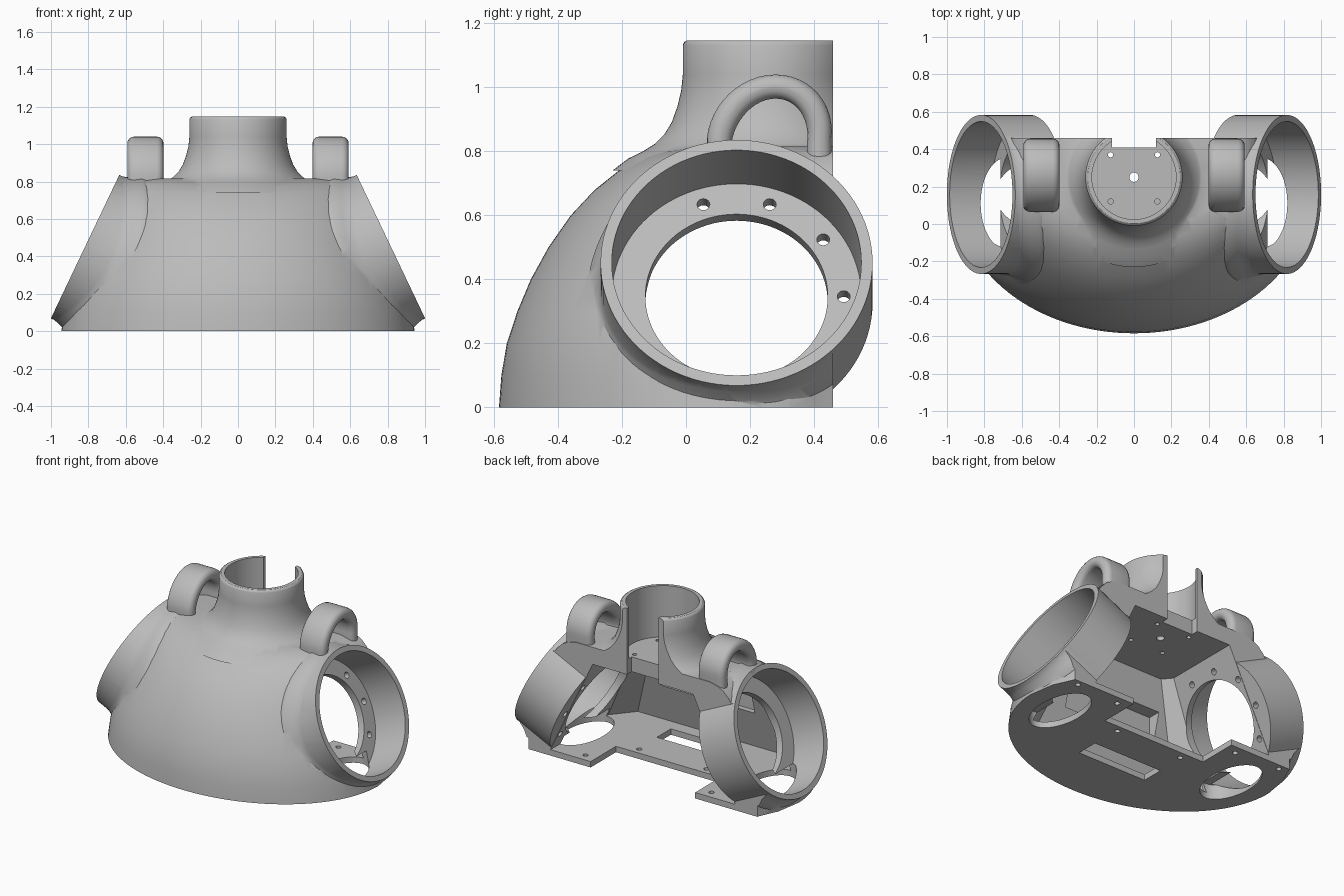
import bpy, bmesh
from math import sin, cos, pi, radians
from mathutils import Vector, Matrix

if "Cube" in bpy.data.objects:
    bpy.data.objects.remove(bpy.data.objects["Cube"])

grey = bpy.data.materials.new("plain grey")
grey.use_nodes = True
grey.diffuse_color = (0.5, 0.5, 0.5, 1)
grey.node_tree.nodes["Principled BSDF"].inputs["Base Color"].default_value = (0.5, 0.5, 0.5, 1)


def finish(name, bm):
    bmesh.ops.recalc_face_normals(bm, faces=bm.faces)
    me = bpy.data.meshes.new(name)
    bm.to_mesh(me)
    bm.free()
    ob = bpy.data.objects.new(name, me)
    me.materials.append(grey)
    bpy.context.collection.objects.link(ob)
    return ob


def loft(name, rings):
    bm = bmesh.new()
    rows = [[bm.verts.new(p) for p in ring] for ring in rings]
    n = len(rows[0])
    for low, high in zip(rows, rows[1:]):
        for i in range(n):
            j = (i + 1) % n
            bm.faces.new((low[i], low[j], high[j], high[i]))
    bm.faces.new(rows[0][::-1])
    bm.faces.new(rows[-1])
    return finish(name, bm)


def box(name, x, y, z):
    corners = [(x[0], y[0]), (x[1], y[0]), (x[1], y[1]), (x[0], y[1])]
    return loft(name, [[(a, b, h) for a, b in corners] for h in z])


def tube(name, radius, start, end, place=Matrix(), sides=96, stretch=1):
    circle = [(radius * cos(2 * pi * i / sides), stretch * radius * sin(2 * pi * i / sides))
              for i in range(sides)]
    return loft(name, [[place @ Vector((a, b, h)) for a, b in circle] for h in (start, end)])


def apply(ob, mod):
    bpy.context.view_layer.objects.active = ob
    bpy.ops.object.modifier_apply(modifier=mod.name)


def combine(ob, other, operation):
    mod = ob.modifiers.new(operation, "BOOLEAN")
    mod.operation, mod.solver, mod.object = operation, "EXACT", other
    apply(ob, mod)
    bpy.data.objects.remove(other)


def join(ob, other):
    combine(ob, other, "UNION")


def cut(ob, other):
    combine(ob, other, "DIFFERENCE")


# Domed torso: half-ellipse front, sides drawn in slightly towards the low back
PROFILE = [(-.02, .947, -.586), (.1, .93, -.577), (.2, .905, -.56), (.3, .87, -.527),
           (.4, .82, -.485), (.5, .77, -.43), (.6, .72, -.36), (.68, .68, -.285),
           (.74, .64, -.21), (.78, .6, -.14), (.8, .56, -.08), (.815, .5, 0)]
MID, BACK, STEPS = .15, .46, 64


def torso_ring(z, half, front):
    arc = [(-half * cos(pi * i / STEPS), MID - (MID - front) * sin(pi * i / STEPS), z)
           for i in range(STEPS + 1)]
    taper = .09 * max(0, 1 - z / .6)
    right = [(half - .3 * taper, .32, z), (half - taper, BACK, z), (half - taper, .6, z)]
    return arc + right + [(-x, y, h) for x, y, h in right[::-1]]


shell = loft("torso_shell", [torso_ring(*row) for row in PROFILE])

# Flared neck
NECK = [(.48, .74), (.43, .778), (.385, .8), (.348, .823), (.318, .853), (.295, .89), (.277, .94),
        (.265, .99), (.26, 1.04), (.26, 1.132), (.255, 1.142), (.247, 1.147)]
NECK_Y = .25
join(shell, loft("neck", [[(r * cos(2 * pi * i / 96), NECK_Y + r * sin(2 * pi * i / 96), z)
                           for i in range(96)] for r, z in NECK]))

# Fillets blending the arm sockets into the torso
TILT = radians(64.5)
sockets = [Matrix.Translation((side * .8175, .158, .452)) @ Matrix.Rotation(side * TILT, 4, "Y")
           for side in (-1, 1)]
FILLET = [(.075, .421), (.04, .429), (0, .443), (-.04, .468), (-.08, .47)]


def fillet_ring(place, radius, offset, follow=True):
    ring = []
    for i in range(96):
        t = 2 * pi * i / 96
        seam = -.075 - .135 * min(0, sin(t)) ** 2 if follow else 0
        ring.append(place @ Vector((radius * cos(t), radius * sin(t), seam + offset)))
    return ring


for place in sockets:
    rings = [fillet_ring(place, .3, -.1, False)]
    rings += [fillet_ring(place, r, s) for s, r in FILLET]
    join(shell, loft("socket_fillet", rings + [fillet_ring(place, .2, -.2, False)]))
cut(shell, box("back_trim", (-2, 2), (BACK, 2), (-1, 2)))


# Arched handles on the shoulders
def arch(half, height, base):
    turns = [pi * i / 24 for i in range(25)]
    top = [(.26 + half * cos(t) + .02 * sin(t), base + height * sin(t)) for t in turns]
    return [(top[0][0], .71)] + top + [(top[-1][0], .71)]


for side in (-1, 1):
    bm = bmesh.new()
    outline = arch(.195, .2, .84) + arch(.118, .14, .825)[::-1]
    face = bm.faces.new([bm.verts.new((side * .495 - .097, y, z)) for y, z in outline])
    grown = bmesh.ops.extrude_face_region(bm, geom=[face])["geom"]
    bmesh.ops.translate(bm, vec=(.194, 0, 0),
                        verts=[v for v in grown if isinstance(v, bmesh.types.BMVert)])
    handle = finish("handle", bm)
    bevel = handle.modifiers.new("round", "BEVEL")
    bevel.width, bevel.segments, bevel.limit_method = .036, 4, "ANGLE"
    bevel.angle_limit = radians(50)
    apply(handle, bevel)
    join(shell, handle)

# Tilted arm sockets
for place in sockets:
    join(shell, tube("arm_socket", .425, -.29, 0, place))
cut(shell, box("ground_trim", (-2, 2), (-2, 2), (-1, 0)))


# Hollow interior, open at the back
def cavity_ring(z, side, chamfer, front):
    right = [(side - chamfer, front, z), (side, front + 1.2 * chamfer, z), (side, .7, z)]
    return right + [(-x, y, h) for x, y, h in right[::-1]]


cut(shell, loft("cavity", [cavity_ring(.04, .69, .12, -.3), cavity_ring(.7, .375, .05, -.13)]))
cut(shell, box("wall_panel", (-.35, .35), (-.27, 0), (.3, .5)))

# Socket cups, arm openings and bolt holes
for side, place in zip((-1, 1), sockets):
    cut(shell, tube("cup", .39, -.245, .3, place))
    cut(shell, tube("arm_opening", .285, -.4, -.2, place))
    for step in range(5):
        turn = radians(-36 + 36 * step)
        up = -side * sin(turn) * .335
        spot = place @ Matrix.Translation((up, cos(turn) * .335, 0))
        cut(shell, tube("bolt_hole", .02, -.33, -.2, spot, 20))

# Neck bore, rear slot and plate screw holes
at_neck = Matrix.Translation((0, NECK_Y, 0))
cut(shell, tube("neck_bore", .225, .8, 1.3, at_neck))
cut(shell, box("neck_slot", (-.118, .118), (.41, .6), (.6, 1.3)))
cut(shell, tube("cable_hole", .025, .6, .9, at_neck, 24))
for x in (-.125, .125):
    for y in (.12, .37):
        cut(shell, tube("plate_hole", .014, .6, .9, Matrix.Translation((x, y, 0)), 16))

# Base plate cutouts
cut(shell, box("rear_notch", (-.39, .39), (.19, .6), (-.1, .06)))
cut(shell, box("front_window", (-.26, .26), (-.21, -.06), (-.1, .06)))
for side in (-1, 1):
    cut(shell, tube("side_window", .14, -.1, .1, Matrix.Translation((side * .68, .11, 0)), 48, 1.75))
    for x, y in ((.47, .4), (.25, .14), (.8, .42)):
        cut(shell, tube("base_hole", .017, -.1, .06, Matrix.Translation((side * x, y, 0)), 16))

# Crisp edges with smooth curved surfaces
bpy.ops.object.select_all(action="DESELECT")
shell.select_set(True)
bpy.context.view_layer.objects.active = shell
bpy.ops.object.shade_smooth_by_angle(angle=radians(32))
